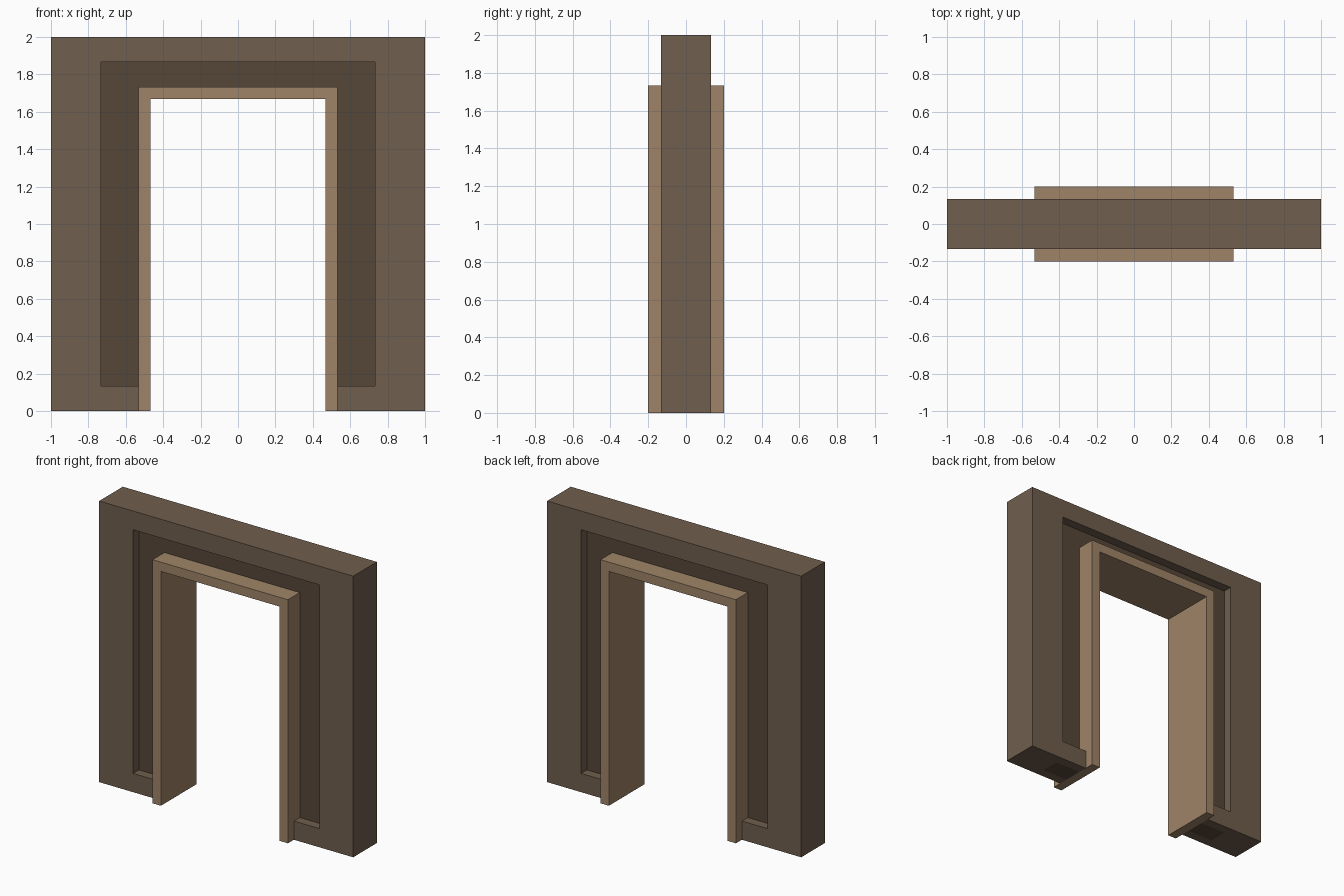
import bpy, bmesh

if "Cube" in bpy.data.objects:
    bpy.data.objects.remove(bpy.data.objects["Cube"])


def material(name, rgb):
    mat = bpy.data.materials.new(name)
    mat.diffuse_color = (*rgb, 1.0)
    mat.use_nodes = True
    mat.node_tree.nodes["Principled BSDF"].inputs["Base Color"].default_value = mat.diffuse_color
    return mat


def extrude_profile(name, points, half_depth, mat=None):
    """Solid with an x-z profile, extruded from -half_depth to +half_depth in y."""
    bm = bmesh.new()
    face = bm.faces.new([bm.verts.new((x, -half_depth, z)) for x, z in points])
    out = bmesh.ops.extrude_face_region(bm, geom=[face])
    verts = [v for v in out["geom"] if isinstance(v, bmesh.types.BMVert)]
    bmesh.ops.translate(bm, vec=(0, 2 * half_depth, 0), verts=verts)
    bmesh.ops.recalc_face_normals(bm, faces=bm.faces)
    mesh = bpy.data.meshes.new(name)
    bm.to_mesh(mesh)
    bm.free()
    obj = bpy.data.objects.new(name, mesh)
    bpy.context.collection.objects.link(obj)
    if mat:
        mesh.materials.append(mat)
    return obj


def mirrored(half):
    """Close a right-hand half profile with its mirror image."""
    return half + [(-x, z) for x, z in reversed(half)]


def arch(inner_x, inner_z, outer_x, outer_z):
    return mirrored([(inner_x, inner_z), (inner_x, 0), (outer_x, 0), (outer_x, outer_z)])


wall_mat = material("wall_brown", (0.16, 0.112, 0.074))
panel_mat = material("panel_dark_brown", (0.093, 0.063, 0.040))
trim_mat = material("trim_tan", (0.347, 0.231, 0.138))

# Outer wall frame, with short feet closing the recess at the bottom
frame = extrude_profile("wall_frame", mirrored([
    (0.733, 1.867), (0.733, 0.133), (0.533, 0.133), (0.533, 0), (1, 0), (1, 2),
]), 0.133, wall_mat)

# Slot through the feet where the panel reaches the floor
slot = extrude_profile("panel_slot_cutter", [
    (-0.733, -0.1), (0.733, -0.1), (0.733, 1.867), (-0.733, 1.867)], 0.067)
slot.hide_render = True
slot.hide_viewport = True
cut = frame.modifiers.new("panel_slot", "BOOLEAN")
cut.operation = "DIFFERENCE"
cut.solver = "EXACT"
cut.object = slot

# Recessed dark panel, seen from both sides
extrude_profile("recessed_panel", arch(0.533, 1.733, 0.733, 1.867), 0.067, panel_mat)

# Projecting door trim around the opening
extrude_profile("door_trim", arch(0.467, 1.667, 0.533, 1.733), 0.2, trim_mat)
